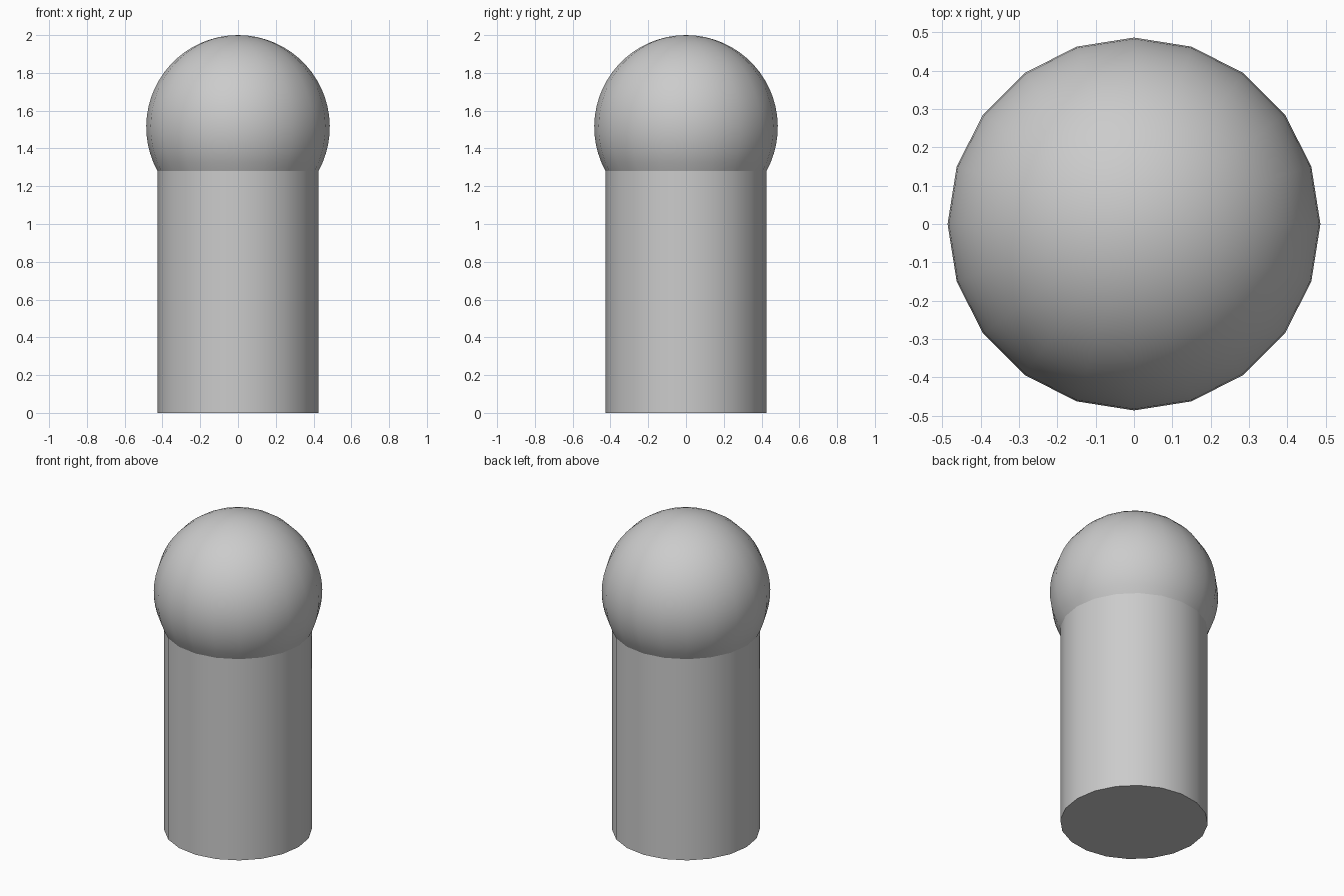
import bpy, bmesh, math

if "Cube" in bpy.data.objects:
    bpy.data.objects.remove(bpy.data.objects["Cube"])

SIDES = 20
R_BODY, R_HEAD, Z_HEAD = 0.426, 0.486, 1.514


def lathe(name, profile):
    """Spin an (r, z) profile around z; ends with r = 0 become poles, others get caps."""
    bm = bmesh.new()
    rings = []
    for r, z in profile:
        n = 1 if r < 1e-6 else SIDES
        rings.append([bm.verts.new((r * math.cos(2 * math.pi * i / SIDES),
                                    r * math.sin(2 * math.pi * i / SIDES), z)) for i in range(n)])
    for a, b in zip(rings, rings[1:]):
        for i in range(SIDES):
            j = (i + 1) % SIDES
            bm.faces.new((a[i], a[j], b[0]) if len(b) == 1 else (a[i], a[j], b[j], b[i]))
    bm.faces.new(rings[0][::-1])
    bmesh.ops.recalc_face_normals(bm, faces=bm.faces)
    mesh = bpy.data.meshes.new(name)
    bm.to_mesh(mesh)
    bm.free()
    obj = bpy.data.objects.new(name, mesh)
    bpy.context.collection.objects.link(obj)
    bpy.ops.object.select_all(action='DESELECT')
    obj.select_set(True)
    bpy.context.view_layer.objects.active = obj
    bpy.ops.object.shade_smooth_by_angle(angle=math.radians(25))
    return obj


# straight body with a ball head, turned as one closed piece
neck = -math.acos(R_BODY / R_HEAD)
STEPS = 20
profile = [(R_BODY, 0)]
for k in range(STEPS):
    t = neck + (math.pi / 2 - neck) * k / STEPS
    profile.append((R_HEAD * math.cos(t), Z_HEAD + R_HEAD * math.sin(t)))
profile.append((0, Z_HEAD + R_HEAD))
lathe("ball_headed_post", profile)
